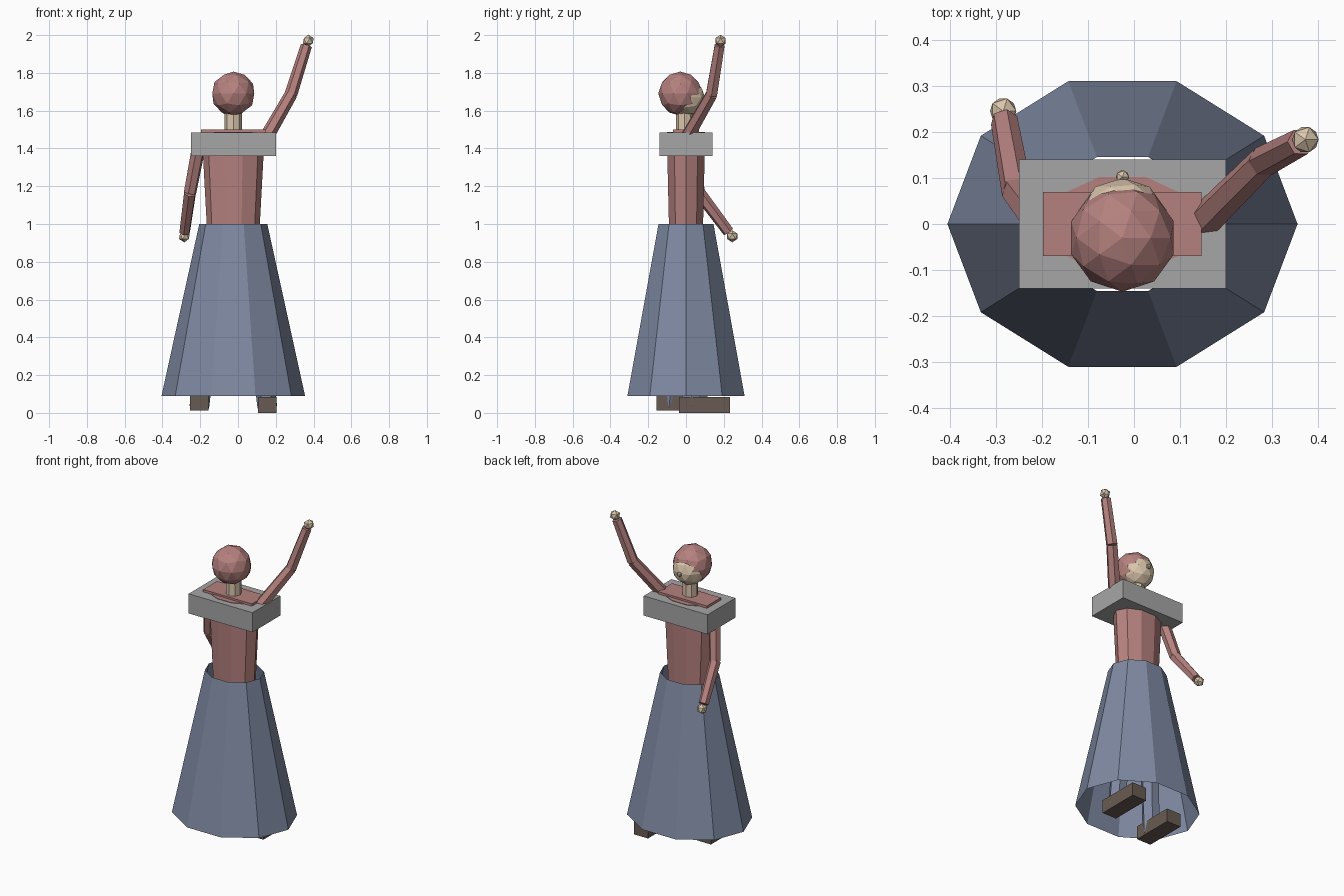
import bpy, bmesh, math
from mathutils import Vector

cube = bpy.data.objects.get("Cube")
if cube:
    bpy.data.objects.remove(cube, do_unlink=True)


def material(name, r, g, b):
    m = bpy.data.materials.new(name)
    m.use_nodes = True
    m.diffuse_color = (r, g, b, 1)
    m.node_tree.nodes["Principled BSDF"].inputs["Base Color"].default_value = (r, g, b, 1)
    return m


ROSE = material("rose cloth", 0.46, 0.22, 0.21)
BLUE = material("blue cloth", 0.21, 0.25, 0.36)
GREY = material("grey collar", 0.38, 0.38, 0.38)
SKIN = material("skin", 0.70, 0.56, 0.41)
BROWN = material("brown leather", 0.14, 0.105, 0.085)
CX = -0.025  # body axis


def finish(name, bm, mat):
    bmesh.ops.recalc_face_normals(bm, faces=bm.faces)
    mesh = bpy.data.meshes.new(name)
    bm.to_mesh(mesh)
    bm.free()
    mesh.materials.append(mat)
    ob = bpy.data.objects.new(name, mesh)
    bpy.context.collection.objects.link(ob)
    return ob


def box(name, lo, hi, mat):
    bm = bmesh.new()
    bmesh.ops.create_cube(bm, size=1)
    for v in bm.verts:
        v.co = [(a + b) / 2 + c * (b - a) for a, b, c in zip(lo, hi, v.co)]
    finish(name, bm, mat)


def ball(name, centre, radius, mat, detail):
    bm = bmesh.new()
    bmesh.ops.create_icosphere(bm, subdivisions=detail, radius=radius)
    bmesh.ops.translate(bm, verts=bm.verts, vec=centre)
    finish(name, bm, mat)


def tapered(name, rings, sides, mat, capped):
    """Upright elliptical loft; each ring is (z, x radius, y radius)."""
    bm = bmesh.new()
    loops = [[bm.verts.new((CX + rx * math.cos(math.tau * i / sides),
                            ry * math.sin(math.tau * i / sides), z))
              for i in range(sides)] for z, rx, ry in rings]
    for low, high in zip(loops, loops[1:]):
        for i in range(sides):
            j = (i + 1) % sides
            bm.faces.new((low[i], low[j], high[j], high[i]))
    if capped:
        bm.faces.new(loops[0][::-1])
        bm.faces.new(loops[-1])
    return finish(name, bm, mat)


def limb(name, start, end, r1, r2, mat, sides=6):
    a, b = Vector(start), Vector(end)
    bm = bmesh.new()
    bmesh.ops.create_cone(bm, cap_ends=True, segments=sides, radius1=r1,
                          radius2=r2, depth=(b - a).length)
    # Turn a corner of the section towards the side
    bmesh.ops.rotate(bm, verts=bm.verts, cent=(0, 0, 0),
                     matrix=Vector((0, 1, 0)).rotation_difference((1, 0, 0)).to_matrix())
    bmesh.ops.rotate(bm, verts=bm.verts, cent=(0, 0, 0),
                     matrix=Vector((0, 0, 1)).rotation_difference(b - a).to_matrix())
    bmesh.ops.translate(bm, verts=bm.verts, vec=(a + b) / 2)
    finish(name, bm, mat)


# Skirt and torso
tapered("skirt", [(0.09, 0.38, 0.326), (1.0, 0.18, 0.153)], 10, BLUE, False)
tapered("torso", [(0.95, 0.138, 0.094), (1.488, 0.167, 0.107)], 10, ROSE, True)

# Collar and shoulders
box("collar", (-0.25, -0.14, 1.36), (0.2, 0.14, 1.485), GREY)
box("shoulders", (-0.197, -0.07, 1.40), (0.147, 0.07, 1.5), ROSE)

# Neck, head, face and nose
limb("neck", (CX, -0.008, 1.48), (CX, -0.008, 1.62), 0.046, 0.046, SKIN, 8)
ball("head_wrap", (CX, -0.03, 1.69), 0.117, ROSE, 2)
ball("face", (CX, 0, 1.67), 0.1, SKIN, 2)
ball("nose", (CX, 0.102, 1.668), 0.016, SKIN, 1)

# Arms: shoulder, elbow, wrist, hand centre
arms = {
    "left": ((0.145, 0, 1.45), (0.28, 0.135, 1.685), (0.362, 0.178, 1.945), (0.372, 0.183, 1.97)),
    "right": ((-0.2, 0, 1.45), (-0.254, 0.07, 1.165), (-0.282, 0.225, 0.958), (-0.284, 0.245, 0.935)),
}
for side, (shoulder, elbow, wrist, hand) in arms.items():
    limb(side + "_upper_arm", shoulder, elbow, 0.038, 0.034, ROSE)
    limb(side + "_forearm", elbow, wrist, 0.034, 0.03, ROSE)
    ball(side + "_hand", hand, 0.032, SKIN, 1)

# Legs and shoes, one stepping ahead of the other
for side, s, y, floor in (("left", 1, 0.03, 0.0), ("right", -1, -0.09, 0.012)):
    x = CX + s * 0.18
    limb(side + "_leg", (x, y, 0.03), (CX + s * 0.08, 0, 0.95), 0.052, 0.06, BLUE)
    box(side + "_shoe", (x - 0.05, y - 0.067, floor), (x + 0.05, y + 0.203, floor + 0.085), BROWN)
